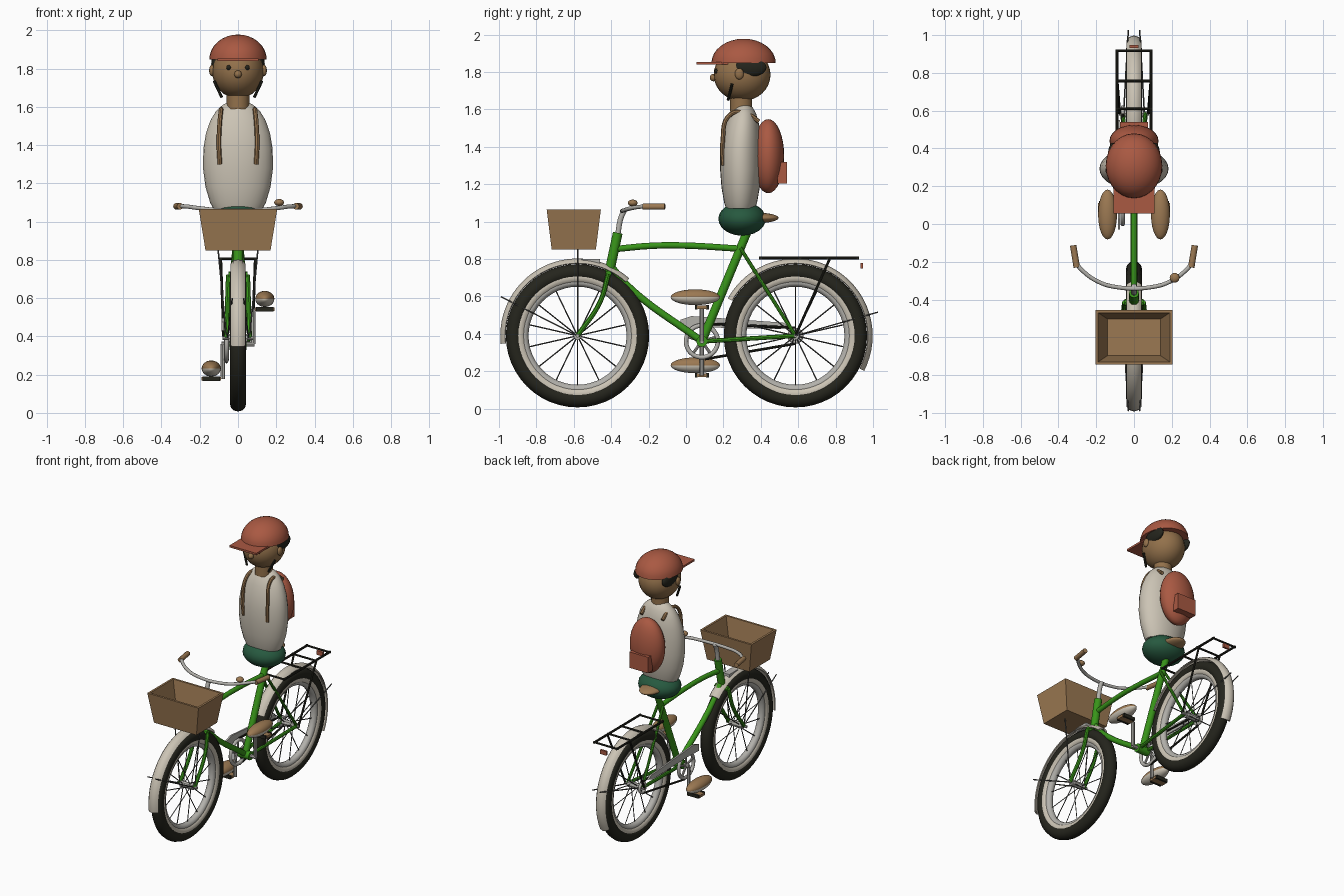
import bpy, bmesh
from math import pi, sin, cos, radians
from mathutils import Vector

cube = bpy.data.objects.get("Cube")
if cube:
    bpy.data.objects.remove(cube, do_unlink=True)


def material(name, *rgb):
    m = bpy.data.materials.new(name)
    m.use_nodes = True
    m.diffuse_color = (*rgb, 1)
    m.node_tree.nodes["Principled BSDF"].inputs["Base Color"].default_value = (*rgb, 1)
    return m


GREEN = material("frame green", .04, .3, .01)
RED = material("brick red", .4, .1, .055)
TAN = material("tan leather", .33, .19, .085)
SKIN = material("skin brown", .29, .165, .07)
CREAM = material("cream", .6, .55, .46)
BLACK = material("rubber black", .018, .018, .012)
SHORTS = material("dark green", .02, .1, .05)
STEEL = material("steel grey", .45, .44, .41)
WIRE = material("dark wire", .09, .09, .085)


def finish(name, mat, smooth=True):
    o = bpy.context.object
    o.name = o.data.name = name
    o.data.materials.clear()
    o.data.materials.append(mat)
    if smooth:
        bpy.ops.object.shade_smooth_by_angle(angle=radians(40))
    return o


def from_bmesh(bm, name, mat, smooth=True):
    bmesh.ops.recalc_face_normals(bm, faces=bm.faces)
    me = bpy.data.meshes.new(name)
    bm.to_mesh(me)
    bm.free()
    o = bpy.data.objects.new(name, me)
    bpy.context.collection.objects.link(o)
    bpy.ops.object.select_all(action='DESELECT')
    o.select_set(True)
    bpy.context.view_layer.objects.active = o
    return finish(name, mat, smooth)


def tube(name, pts, r, mat, curved=False, sides=2):
    cu = bpy.data.curves.new(name, 'CURVE')
    cu.dimensions = '3D'
    cu.bevel_depth, cu.bevel_resolution, cu.use_fill_caps = r, sides, True
    sp = cu.splines.new('BEZIER' if curved else 'POLY')
    points = sp.bezier_points if curved else sp.points
    points.add(len(pts) - 1)
    for p, co in zip(points, pts):
        if curved:
            p.co = co
            p.handle_left_type = p.handle_right_type = 'AUTO'
        else:
            p.co = (*co, 1)
    o = bpy.data.objects.new(name, cu)
    bpy.context.collection.objects.link(o)
    bpy.ops.object.select_all(action='DESELECT')
    o.select_set(True)
    bpy.context.view_layer.objects.active = o
    bpy.ops.object.convert(target='MESH')
    return finish(name, mat)


def ball(name, loc, size, mat, seg=24, rings=16):
    bpy.ops.mesh.primitive_uv_sphere_add(segments=seg, ring_count=rings, location=loc)
    bpy.context.object.scale = size
    return finish(name, mat)


def box(name, loc, size, mat):
    bpy.ops.mesh.primitive_cube_add(size=1, location=loc)
    bpy.context.object.scale = size
    return finish(name, mat, False)


def ring(name, loc, major, minor, mat):
    bpy.ops.mesh.primitive_torus_add(location=loc, rotation=(0, pi / 2, 0), major_radius=major,
                                     minor_radius=minor, major_segments=48, minor_segments=12)
    return finish(name, mat)


def loft(name, loops, mat, smooth=True):
    """Skin a list of equal-length point loops and cap both ends."""
    bm = bmesh.new()
    rows = [[bm.verts.new(p) for p in lp] for lp in loops]
    n = len(rows[0])
    for a, b in zip(rows, rows[1:]):
        for i in range(n):
            bm.faces.new((a[i], a[(i + 1) % n], b[(i + 1) % n], b[i]))
    bm.faces.new(rows[0])
    bm.faces.new(rows[-1])
    return from_bmesh(bm, name, mat, smooth)


# Wheels, fenders and stays
HUB = .39


def wheel(side, y, a0, a1, stay):
    c = Vector((0, y, HUB))
    ring(side + "_tire", c, .34, .043, BLACK)
    ring(side + "_whitewall", c, .313, .037, CREAM)
    ring(side + "_rim", c, .288, .026, STEEL)
    tube(side + "_hub", [c - Vector((.05, 0, 0)), c + Vector((.05, 0, 0))], .022, STEEL)
    tube(side + "_axle", [c - Vector((.08, 0, 0)), c + Vector((.08, 0, 0))], .01, STEEL)
    for i in range(14):
        a = 2 * pi * i / 14 + pi / 2
        x = .03 if i % 2 else -.03
        tube(side + "_spoke", [c + Vector((x, 0, 0)), c + Vector((0, cos(a), sin(a))) * .28], .0035, WIRE, sides=0)
    section = [(-.04, .388), (-.025, .405), (0, .413), (.025, .405), (.04, .388),
               (.035, .384), (0, .406), (-.035, .384)]
    loops = []
    for i in range(33):
        a = radians(a0 + (a1 - a0) * i / 32)
        loops.append([c + Vector((x, r * cos(a), r * sin(a))) for x, r in section])
    loft(side + "_fender", loops, CREAM)
    a = radians(stay)
    for s in (-1, 1):
        tube(side + "_fender_stay", [c + Vector((s * .055, 0, 0)),
             c + Vector((s * .03, .46 * cos(a), .46 * sin(a)))], .004, WIRE, sides=1)


wheel("front", -.58, 48, 186, 153)
wheel("rear", .585, -27, 151, 16)

# Frame
BB = (0, .085, .36)
SEAT = (0, .3, .86)
tube("head_tube", [(0, -.365, .94), (0, -.41, .73)], .026, GREEN, sides=4)
tube("top_tube", [(0, -.365, .855), (0, -.2, .87), (0, -.04, .873), (0, .3, .855)], .017, GREEN, True, 4)
tube("seat_tube", [(0, .325, .94), BB], .023, GREEN, sides=4)
tube("down_tube", [(0, -.4, .76), (0, -.31, .655), BB], .019, GREEN, True, 4)
tube("bottom_bracket", [(-.045, *BB[1:]), (.045, *BB[1:])], .03, GREEN, sides=4)
tube("fork_crown", [(-.05, -.415, .72), (.05, -.415, .72)], .018, GREEN)
box("fender_bracket", (0, -.51, .785), (.05, .1, .03), STEEL)
for s in (-1, 1):
    tube("fork_blade", [(s * .05, -.415, .72), (s * .055, -.46, .57), (s * .06, -.58, HUB)], .013, GREEN, True)
    tube("chain_stay", [(s * .03, .09, .36), (s * .06, .585, HUB)], .012, GREEN)
    tube("seat_stay", [(s * .02, .29, .86), (s * .06, .585, HUB)], .01, GREEN)
    tube("basket_stay", [(s * .06, -.58, HUB), (s * .105, -.58, .865)], .004, WIRE)

# Chain drive
ring("chainring", (-.06, .085, .36), .085, .012, STEEL)
for i in range(5):
    a = 2 * pi * i / 5 + .3
    tube("chainring_arm", [(-.06, *BB[1:]), (-.06, .085 + .085 * cos(a), .36 + .085 * sin(a))], .008, STEEL)
ring("sprocket", (-.06, .585, HUB), .033, .01, STEEL)
tube("upper_chain", [(-.06, .1, .455), (-.06, .585, .432)], .007, BLACK)
tube("lower_chain", [(-.06, .1, .265), (-.06, .585, .348)], .007, BLACK)
guard = [(-.03, .43), (-.03, .475), (.03, .495), (.52, .46), (.55, .44), (.5, .425), (.1, .435)]
loft("chain_guard", [[(x, y, z) for y, z in guard] for x in (-.085, -.073)], STEEL, False)

# Cranks, pedals and shoes
for s in (-1, 1):
    z = .36 + s * .182
    tube("crank_axle", [(0, *BB[1:]), (s * .085, *BB[1:])], .013, STEEL)
    tube("crank", [(s * .08, *BB[1:]), (s * .08, .085, z)], .012, STEEL)
    box("pedal", (s * .14, .085, z), (.1, .05, .018), TAN)
    for y in (.055, .115):
        box("pedal_grip", (s * .14, y, z), (.09, .014, .024), BLACK)
    shoe = ball("shoe", (s * .14, .05, z + .054), (.05, .132, .042), TAN)
    shoe.data.materials.append(CREAM)
    for f in shoe.data.polygons:
        f.material_index = int(f.center.z < 0)

# Handlebar
tube("stem", [(0, -.365, .93), (0, -.348, 1.02), (0, -.33, 1.06)], .015, STEEL, True, 3)
half = [(.1, -.333, 1.06), (.2, -.3, 1.07), (.28, -.24, 1.08), (.305, -.21, 1.08)]
tube("handlebar", [(-x, y, z) for x, y, z in reversed(half)] + half, .011, STEEL, True, 3)
for s in (-1, 1):
    tube("grip", [(s * .303, -.23, 1.08), (s * .322, -.113, 1.08)], .017, TAN, sides=3)
ball("bell", (.215, -.285, 1.1), (.026, .026, .018), TAN, 16, 10)


# Basket with a hollow inside
def rect(x, y, z):
    return [(i * x, -.6 + j * y, z) for i, j in ((-1, -1), (1, -1), (1, 1), (-1, 1))]


loft("basket", [rect(.17, .118, .85), rect(.205, .145, 1.065), rect(.19, .13, 1.065), rect(.14, .097, .87)],
     TAN, False)

# Rear rack and tail light
for s in (-1, 1):
    tube("rack_rail", [(s * .09, .39, .805), (s * .09, .925, .805)], .008, BLACK)
    tube("rack_leg", [(s * .09, .77, .805), (s * .075, .585, HUB)], .007, BLACK)
for y in (.4, .61, .757, .917):
    tube("rack_bar", [(-.098, y, .805), (.098, y, .805)], .007, BLACK)
box("tail_light", (0, .94, .765), (.05, .014, .03), RED)

# Rider: saddle, hips and torso
ball("saddle", (0, .38, 1.02), (.075, .115, .028), TAN)
ball("shorts", (0, .3, 1.015), (.15, .127, .09), SHORTS, 20, 12)
profile = [(1.07, .13), (1.1, .146), (1.18, .17), (1.28, .183), (1.38, .181), (1.46, .168),
           (1.53, .144), (1.58, .113), (1.61, .08), (1.63, .04)]
loft("torso", [[(r * cos(a), .292 + max(0, z - 1.4) * .08 + r * .6 * sin(a), z)
                for a in (2 * pi * i / 28 for i in range(28))] for z, r in profile], CREAM)

# Neck, head and face
tube("neck", [(0, .295, 1.59), (0, .295, 1.67)], .06, SKIN, sides=5)
ball("head", (0, .3, 1.785), (.135, .152, .14), SKIN)
ball("nose", (0, .147, 1.77), (.02, .02, .02), SKIN, 12, 8)
for s in (-1, 1):
    ball("eye", (s * .048, .164, 1.805), (.013, .013, .013), BLACK, 12, 8)
    ball("hair", (s * .113, .345, 1.825), (.027, .085, .05), BLACK)
    ball("ear", (s * .136, .285, 1.79), (.015, .024, .03), SKIN, 12, 8)
    tube("chin_strap", [(s * .125, .246, 1.735), (s * .085, .225, 1.65)], .008, BLACK)

# Cap with a flat brim
bm = bmesh.new()
bmesh.ops.create_uvsphere(bm, u_segments=28, v_segments=16, radius=1)
bmesh.ops.delete(bm, geom=[v for v in bm.verts if v.co.z < -.01], context='VERTS')
bmesh.ops.holes_fill(bm, edges=bm.edges)
for v in bm.verts:
    v.co = (v.co.x * .15, .308 + v.co.y * .172, 1.848 + v.co.z * .13)
from_bmesh(bm, "cap", RED)
box("cap_brim", (0, .14, 1.847), (.215, .17, .014), RED)

# Backpack, pocket and straps
ball("backpack", (0, .44, 1.35), (.13, .085, .198), RED)
box("backpack_pocket", (0, .515, 1.262), (.15, .05, .115), RED)
for s in (-1, 1):
    tube("backpack_strap", [(s * .085, .39, 1.535), (s * .085, .33, 1.575), (s * .09, .24, 1.575),
                            (s * .1, .195, 1.42), (s * .095, .2, 1.3)], .012, TAN, True)
